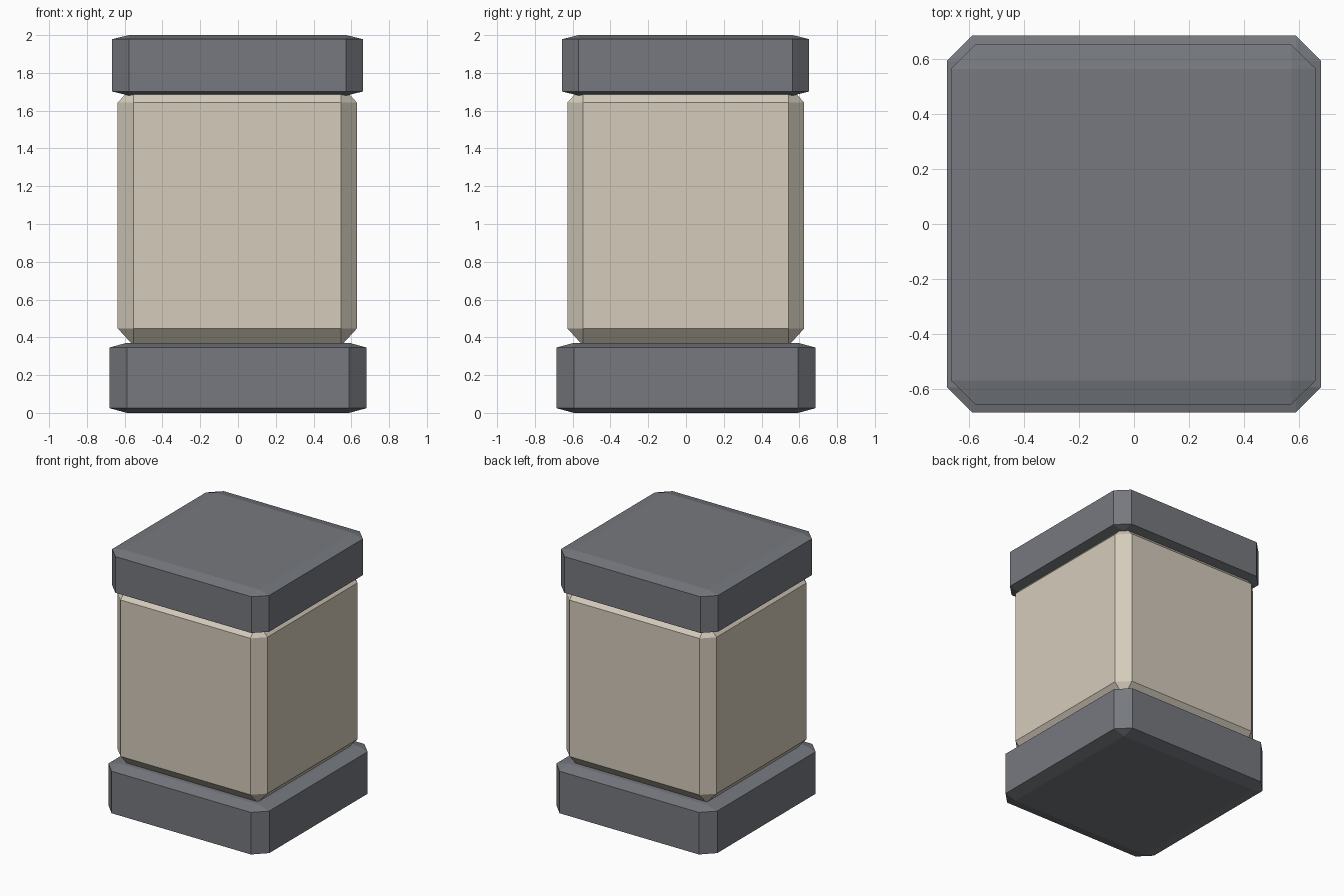
import bpy
import bmesh
from mathutils import Vector

cube = bpy.data.objects.get("Cube")
if cube:
    bpy.data.objects.remove(cube, do_unlink=True)


def make_material(name, rgb):
    mat = bpy.data.materials.new(name)
    mat.use_nodes = True
    color = (*rgb, 1.0)
    mat.diffuse_color = color
    mat.node_tree.nodes["Principled BSDF"].inputs["Base Color"].default_value = color
    return mat


def chamfered_block(name, low, high, mat, ratio=0.067):
    """Chamfer a unit cube, then stretch it between two corners."""
    low, high = Vector(low), Vector(high)
    bm = bmesh.new()
    bmesh.ops.create_cube(bm, size=1)
    bmesh.ops.bevel(bm, geom=bm.edges[:], offset=ratio, segments=1,
                    affect='EDGES', clamp_overlap=True)
    bmesh.ops.scale(bm, vec=high - low, verts=bm.verts)
    mesh = bpy.data.meshes.new(name)
    bm.to_mesh(mesh)
    bm.free()
    mesh.materials.append(mat)
    obj = bpy.data.objects.new(name, mesh)
    obj.location = (low + high) / 2
    bpy.context.collection.objects.link(obj)
    return obj


slate = make_material("slate grey", (0.18, 0.19, 0.21))
cream = make_material("warm cream", (0.66, 0.60, 0.50))

# Foot slab, main pillar and cap slab
chamfered_block("base_slab", (-0.68, -0.685, 0), (0.68, 0.685, 0.371), slate)
chamfered_block("pillar_body", (-0.637, -0.628, 0.355), (0.63, 0.626, 1.735), cream)
chamfered_block("cap_slab", (-0.666, -0.656, 1.68), (0.661, 0.652, 2), slate)
